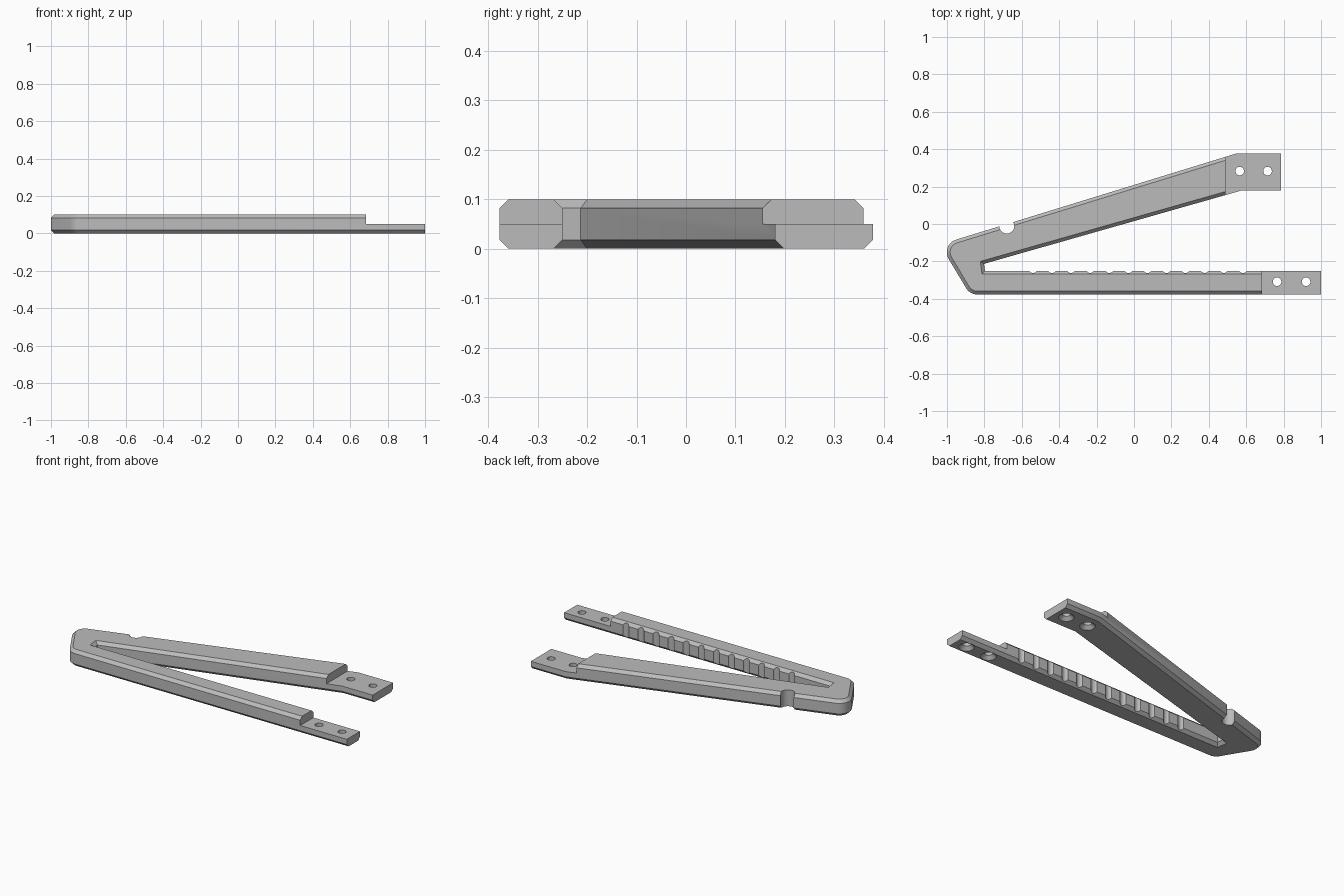
import bpy, bmesh, math
from mathutils import Vector
from mathutils.geometry import intersect_line_line_2d, interpolate_bezier

if "Cube" in bpy.data.objects:
    bpy.data.objects.remove(bpy.data.objects["Cube"], do_unlink=True)

HEIGHT, CHAMFER, STEP = 0.1, 0.018, 0.05

grey = bpy.data.materials.new("light grey")
grey.use_nodes = True
grey.diffuse_color = (0.5, 0.5, 0.5, 1)
grey.node_tree.nodes["Principled BSDF"].inputs["Base Color"].default_value = (0.5, 0.5, 0.5, 1)


def fillet(before, corner, after, radius, steps=10):
    """Points of an arc that rounds one corner."""
    b, c, a = Vector(before), Vector(corner), Vector(after)
    u, v = (b - c).normalized(), (a - c).normalized()
    half = u.angle(v) / 2
    centre = c + (u + v).normalized() * radius / math.sin(half)
    start = c + u * radius / math.tan(half) - centre
    end = c + v * radius / math.tan(half) - centre
    sweep = math.pi - 2 * half
    return [centre + (start * math.sin((1 - t) * sweep) + end * math.sin(t * sweep)) / math.sin(sweep)
            for t in (i / steps for i in range(steps + 1))]


def inset(points, distance, flat_ends):
    """Move every edge inwards, except the square-cut arm ends."""
    lines = []
    for i, p in enumerate(points):
        d = (points[(i + 1) % len(points)] - p).normalized()
        end = abs(d.x) < 1e-4 and any(abs(p.x - x) < 1e-4 for x in flat_ends)
        move = Vector((-d.y, d.x)) * (0 if end else distance)
        lines.append((p + move, d))
    result = []
    for i, (q, e) in enumerate(lines):
        p, d = lines[i - 1]
        cross = d.x * e.y - d.y * e.x
        if abs(cross) < 1e-5:
            result.append(q)
        else:
            w = q - p
            result.append(p + d * ((w.x * e.y - w.y * e.x) / cross))
    return result


# Outline of the two arms and their joint, anticlockwise
toe, heel = (-0.877, -0.377), (-1.037, -0.11)
lower_end, upper_end = 1.0, 0.785
low_right, top_bend = (lower_end, -0.377), (0.55, 0.378)
outline = [Vector(p) for p in (
    low_right, (lower_end, -0.25), (-0.797, -0.25), (-0.802, -0.213),
    (0.578, 0.18), (upper_end, 0.18), (upper_end, 0.378), top_bend)]
outline += fillet(top_bend, heel, toe, 0.07)
outline += fillet(heel, toe, low_right, 0.07)

# Chamfered body made of four stacked rings
bm = bmesh.new()
narrow = inset(outline, CHAMFER, (lower_end, upper_end))
rings = [[bm.verts.new((p.x, p.y, z)) for p in ring] for ring, z in (
    (narrow, 0), (outline, CHAMFER), (outline, HEIGHT - CHAMFER), (narrow, HEIGHT))]
n = len(outline)
for low, high in zip(rings, rings[1:]):
    for i in range(n):
        j = (i + 1) % n
        bm.faces.new((low[i], low[j], high[j], high[i]))
bm.faces.new(rings[0][::-1])
bm.faces.new(rings[-1])
bmesh.ops.recalc_face_normals(bm, faces=bm.faces)
mesh = bpy.data.meshes.new("hinged_arms")
bm.to_mesh(mesh)
bm.free()
mesh.materials.append(grey)
body = bpy.data.objects.new("hinged_arms", mesh)
bpy.context.collection.objects.link(body)


def cut(cutter):
    """Subtract the cutter from the body and delete it."""
    cutter.hide_render = True
    bpy.context.view_layer.objects.active = body
    mod = body.modifiers.new("cut", 'BOOLEAN')
    mod.operation = 'DIFFERENCE'
    mod.solver = 'EXACT'
    mod.object = cutter
    bpy.ops.object.modifier_apply(modifier=mod.name)
    bpy.data.objects.remove(cutter, do_unlink=True)


def cut_round(x, y, radius, z=0.05, depth=0.3, top_radius=None, sides=24):
    bpy.ops.mesh.primitive_cone_add(
        vertices=sides, radius1=radius, radius2=radius if top_radius is None else top_radius,
        depth=depth, location=(x, y, z))
    cut(bpy.context.object)


# Half-height mounting tabs
for start, y in ((0.685, -0.3), (0.49, 0.3)):
    bpy.ops.mesh.primitive_cube_add(size=1, location=(start + 0.3, y, STEP + 0.1))
    bpy.context.object.scale = (0.6, 0.4, 0.2)
    bpy.context.view_layer.update()
    cut(bpy.context.object)

# Countersunk screw holes
for x, y in ((0.565, 0.283), (0.714, 0.283), (0.765, -0.309), (0.92, -0.309)):
    cut_round(x, y, 0.023)
    cut_round(x, y, 0.045, z=0.01, depth=0.024, top_radius=0.021)

# Round notch in the outer edge
cut_round(-0.68, -0.011, 0.04, sides=32)

# Grip flutes along the inner edge of the lower arm
for i in range(12):
    cut_round(-0.54 + 0.102 * i, -0.239, 0.023, sides=20)

bpy.ops.object.select_all(action='DESELECT')
body.select_set(True)
bpy.context.view_layer.objects.active = body
bpy.ops.object.shade_smooth_by_angle(angle=math.radians(25))
